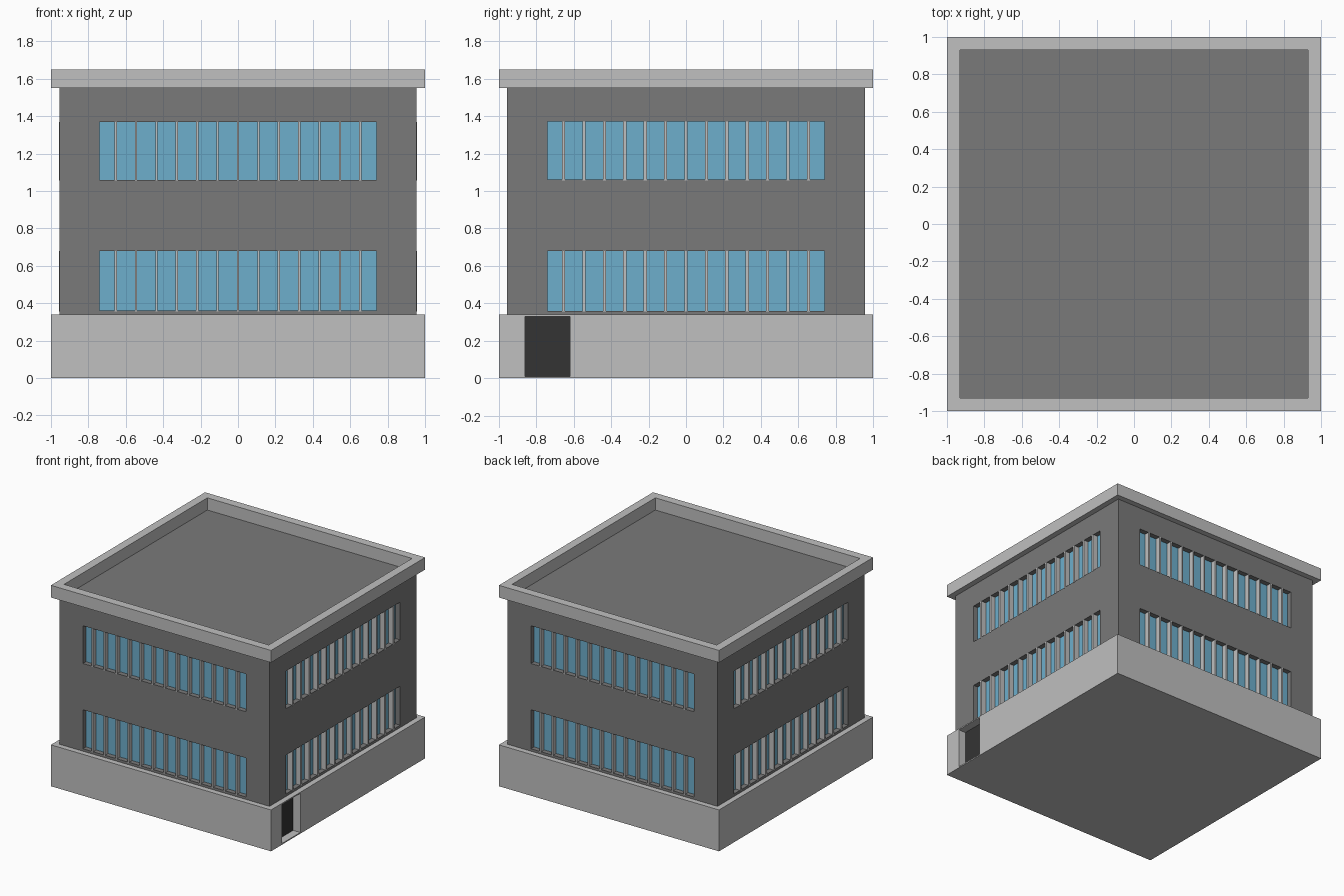
import bpy
import bmesh
from math import pi
from mathutils import Matrix, Vector

if "Cube" in bpy.data.objects:
    bpy.data.objects.remove(bpy.data.objects["Cube"])


def material(name, colour):
    mat = bpy.data.materials.new(name)
    mat.use_nodes = True
    mat.diffuse_color = (*colour, 1)
    mat.node_tree.nodes["Principled BSDF"].inputs["Base Color"].default_value = (*colour, 1)
    return mat


WALL = material("wall grey", (0.195, 0.195, 0.195))
TRIM = material("pale concrete", (0.525, 0.525, 0.525))
GLASS = material("blue glass", (0.155, 0.43, 0.605))
DOOR = material("dark door", (0.034, 0.034, 0.034))


def finish(bm, name, mats):
    bmesh.ops.remove_doubles(bm, verts=bm.verts, dist=0.0005)
    mesh = bpy.data.meshes.new(name)
    bm.to_mesh(mesh)
    bm.free()
    for mat in mats:
        mesh.materials.append(mat)
    obj = bpy.data.objects.new(name, mesh)
    bpy.context.collection.objects.link(obj)
    return obj


def side_matrix(side):
    # 0 front, 1 right in plan (+x), 2 back, 3 (-x)
    return Matrix.Rotation(side * pi / 2, 4, 'Z')


def quad(bm, points, mat, index=0):
    face = bm.faces.new([bm.verts.new(mat @ Vector(p)) for p in points])
    face.material_index = index


def facade(bm, side, half, us, zs, holes, depth):
    """Flat side split into cells; the hole cells become recesses with a coloured back."""
    m = side_matrix(side)
    y, inner = -half, -half + depth
    for i, (a, b) in enumerate(zip(us, us[1:])):
        for j, (c, d) in enumerate(zip(zs, zs[1:])):
            if (i, j) not in holes:
                quad(bm, [(a, y, c), (b, y, c), (b, y, d), (a, y, d)], m)
                continue
            quad(bm, [(a, inner, c), (b, inner, c), (b, inner, d), (a, inner, d)], m, 1)
            rim = [(a, c), (b, c), (b, d), (a, d)]
            for (u, z), (v, w) in zip(rim, rim[1:] + rim[:1]):
                quad(bm, [(u, y, z), (v, y, w), (v, inner, w), (u, inner, z)], m)


def cap(bm, half, z, up=True):
    points = [(-half, -half, z), (half, -half, z), (half, half, z), (-half, half, z)]
    quad(bm, points if up else points[::-1], Matrix())


BASE_TOP, ROOF, TOP = 0.34, 1.55, 1.65
WALL_HALF, WINDOW_HALF, DEPTH = 0.955, 0.74, 0.04
WINDOWS = [(0.36, 0.68), (1.06, 1.37)]

# Plinth with a recessed doorway on one side
bm = bmesh.new()
for side in range(4):
    if side == 1:
        facade(bm, side, 1, [-1, -0.86, -0.62, 1], [0, 0.01, 0.33, BASE_TOP], {(1, 1)}, 0.065)
    else:
        facade(bm, side, 1, [-1, 1], [0, BASE_TOP], set(), 0)
cap(bm, 1, 0, up=False)
cap(bm, 1, BASE_TOP)
finish(bm, "plinth_with_door", [TRIM, DOOR])

# Walls with two recessed window bands per side, and the flat roof
bm = bmesh.new()
levels = [BASE_TOP, *WINDOWS[0], *WINDOWS[1], ROOF]
for side in range(4):
    facade(bm, side, WALL_HALF, [-WALL_HALF, -WINDOW_HALF, WINDOW_HALF, WALL_HALF],
           levels, {(1, 1), (1, 3)}, DEPTH)
cap(bm, WALL_HALF, ROOF)
finish(bm, "walls_and_roof", [WALL, GLASS])

# Window mullions
bm = bmesh.new()
for side in range(4):
    width = 0.017 if side % 2 else 0.012
    for low, high in WINDOWS:
        low -= 0.005
        for k in range(-6, 7):
            place = Matrix.Translation((k * 0.109, -WALL_HALF + DEPTH / 2 - 0.001, (low + high) / 2))
            size = Matrix.Diagonal((width, DEPTH + 0.002, high - low, 1))
            bmesh.ops.create_cube(bm, size=1, matrix=side_matrix(side) @ place @ size)
finish(bm, "window_mullions", [TRIM])

# Parapet: a square ring swept from a rectangular section
bm = bmesh.new()
section = [(1, ROOF), (1, TOP), (0.93, TOP), (0.93, ROOF)]
for side in range(4):
    m = side_matrix(side)
    for (r, z), (s, w) in zip(section, section[1:] + section[:1]):
        quad(bm, [(-r, -r, z), (r, -r, z), (s, -s, w), (-s, -s, w)], m)
finish(bm, "parapet", [TRIM])
